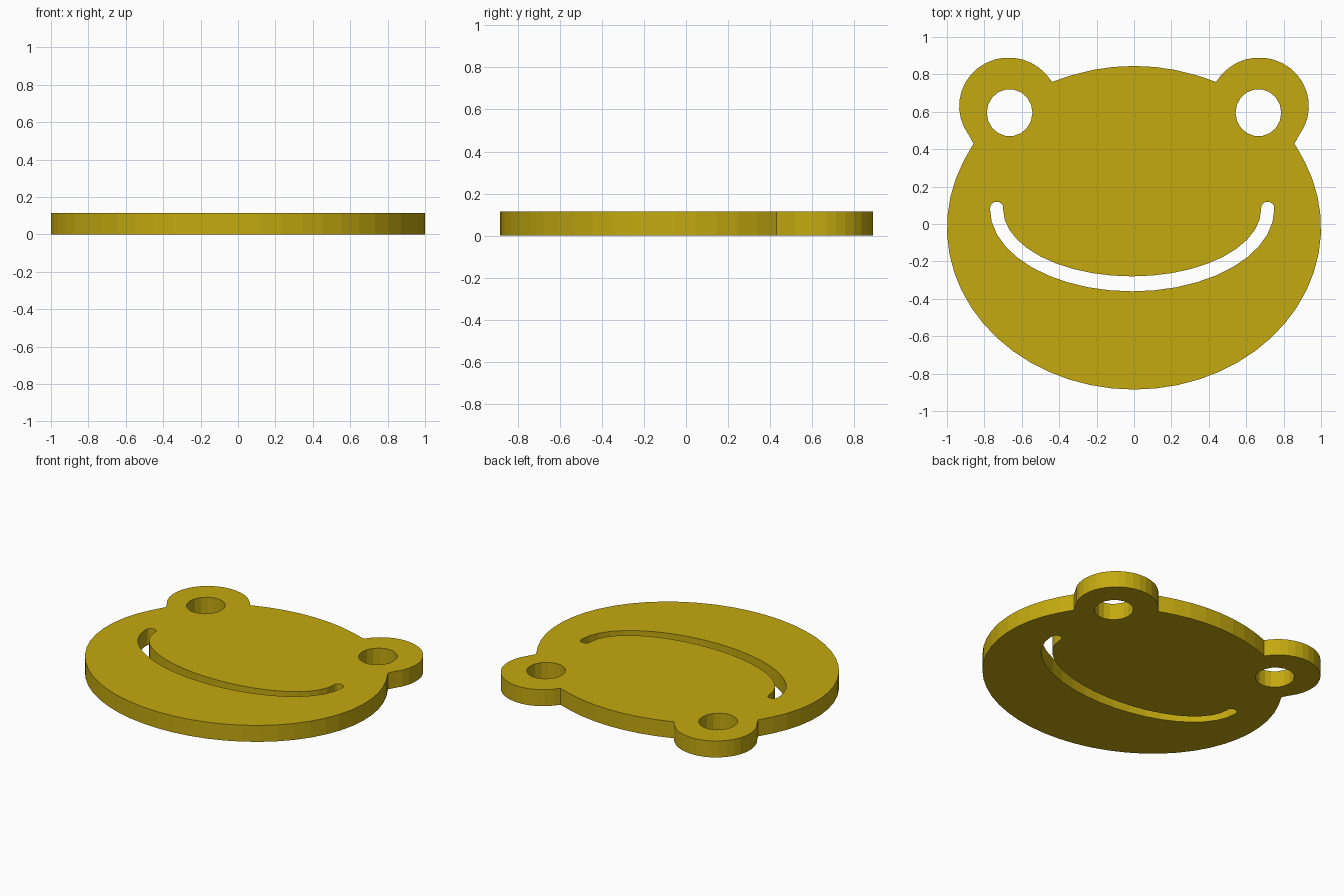
import bpy
from math import cos, sin, radians, degrees, atan2

if "Cube" in bpy.data.objects:
    bpy.data.objects.remove(bpy.data.objects["Cube"])

T = 0.115  # plate thickness


def arc(cx, cy, rx, ry, a0, a1, n):
    return [(cx + rx * cos(radians(a0 + (a1 - a0) * i / n)),
             cy + ry * sin(radians(a0 + (a1 - a0) * i / n))) for i in range(n + 1)]


def param_angle(p, cx, cy, rx, ry):
    return degrees(atan2((p[1] - cy) / ry, (p[0] - cx) / rx))


# Outline: head ellipse joined to a round ear bump on each side
HEAD = (0, -0.02, 1.0, 0.865)
EAR = (0.67, 0.63, 0.265, 0.26)
low, high = (0.858, 0.43), (0.438, 0.76)   # where ear meets head
half = arc(*HEAD, -90, param_angle(low, *HEAD), 18)[:-1] + [low]
half += arc(*EAR, param_angle(low, *EAR), param_angle(high, *EAR) % 360, 18)[1:-1] + [high]
half += arc(*HEAD, param_angle(high, *HEAD), 90, 4)[1:]
outline = half + [(-x, y) for x, y in half[-2:0:-1]]

# Eye holes
eyes = [arc(s * 0.665, 0.595, 0.122, 0.126, 0, 360, 18)[:-1] for s in (-1, 1)]

# Mouth slot: two elliptical arcs with rounded tips
mx = -0.01
mouth = arc(mx, 0.08, 0.76, 0.44, 180, 360, 20)
mouth += arc(mx + 0.724, 0.085, 0.036, 0.034, 0, 180, 8)[1:-1]
mouth += arc(mx, 0.08, 0.69, 0.36, 360, 180, 20)
mouth += arc(mx - 0.724, 0.085, 0.036, 0.034, 0, 180, 8)[1:-1]

# Filled and extruded profile
cu = bpy.data.curves.new("frog_face_plate", 'CURVE')
cu.dimensions = '2D'
cu.fill_mode = 'BOTH'
cu.extrude = T / 2
for pts in [outline, mouth] + eyes:
    sp = cu.splines.new('POLY')
    sp.points.add(len(pts) - 1)
    for p, (x, y) in zip(sp.points, pts):
        p.co = (x, y, T / 2, 1)
    sp.use_cyclic_u = True
    sp.use_smooth = False
ob = bpy.data.objects.new("frog_face_plate", cu)
bpy.context.collection.objects.link(ob)
ob.location.z = T / 2

mat = bpy.data.materials.new("olive yellow")
mat.diffuse_color = (0.55, 0.40, 0.005, 1)
mat.use_nodes = True
mat.node_tree.nodes["Principled BSDF"].inputs["Base Color"].default_value = mat.diffuse_color
cu.materials.append(mat)

bpy.context.view_layer.objects.active = ob
ob.select_set(True)
bpy.ops.object.convert(target='MESH')
ob = bpy.context.object

# Weld the rims into one solid and rest it on the ground
bpy.ops.object.mode_set(mode='EDIT')
bpy.ops.mesh.select_all(action='SELECT')
bpy.ops.mesh.remove_doubles(threshold=0.0005)
bpy.ops.mesh.normals_make_consistent(inside=False)
bpy.ops.object.mode_set(mode='OBJECT')
bpy.ops.object.shade_flat()
ob.location.z -= min((ob.matrix_world @ v.co).z for v in ob.data.vertices)
